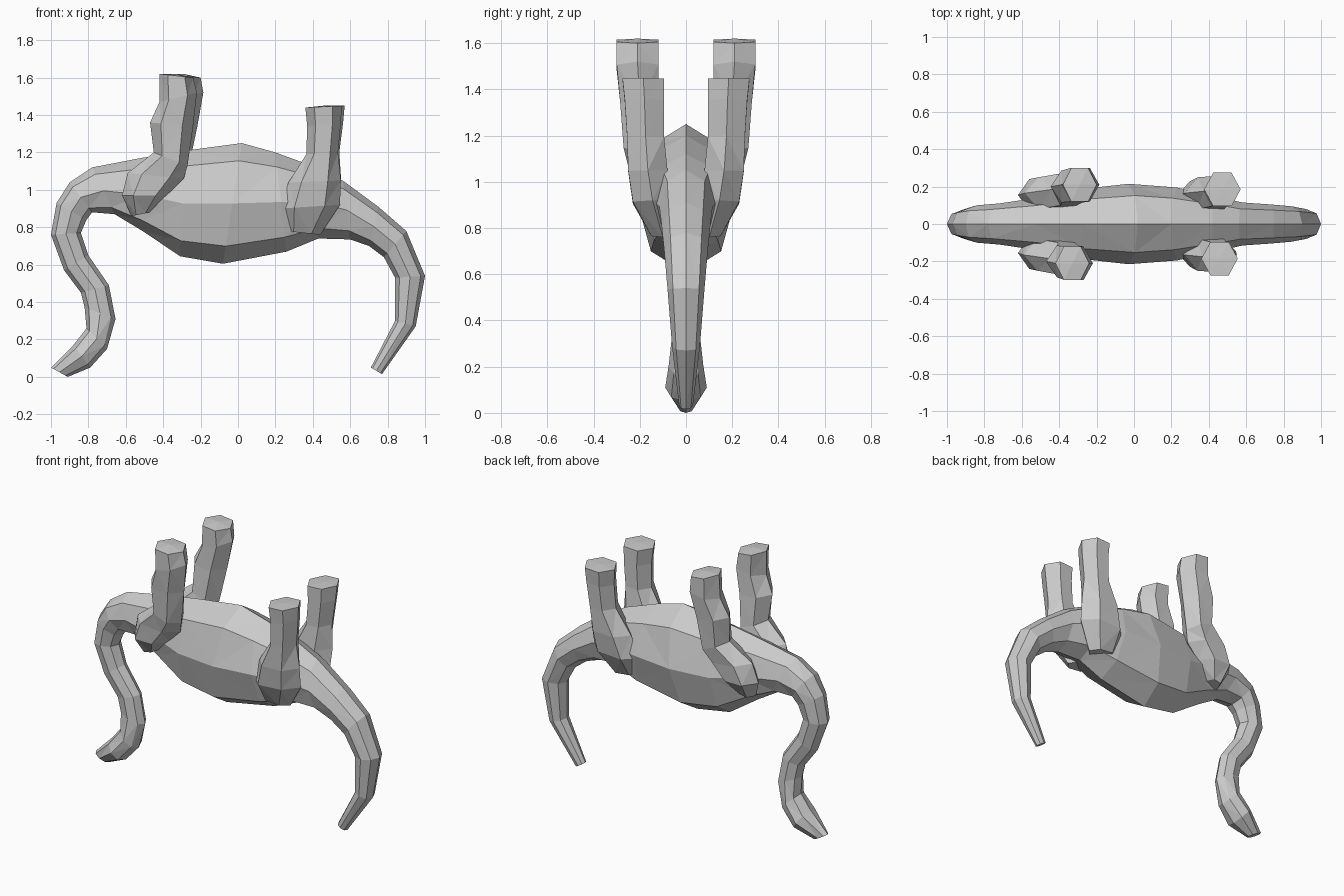
import bpy, bmesh
from math import sin, cos, pi

# Each ring: (ax, az, bx, bz, y centre, half width); a and b are its two outline points
def loft(name, rings, sides, dome=0.0, ymul=1, lean=0.0):
    bm = bmesh.new()
    widest = max(sin(2 * pi * k / sides) for k in range(sides))
    loops = []
    for ax, az, bx, bz, yc, hw in rings:
        cx, cz, ux, uz = (ax + bx) / 2, (az + bz) / 2, (ax - bx) / 2, (az - bz) / 2
        loop = []
        for k in range(sides):
            t = 2 * pi * k / sides
            x, z = cx + ux * cos(t), cz + uz * cos(t)
            x += lean * min(1, max(0, (z - 1) / 0.6))
            loop.append(bm.verts.new((x, ymul * (yc + hw * sin(t) / widest), z)))
        loops.append(loop)
    for p, q in zip(loops, loops[1:]):
        for k in range(sides):
            j = (k + 1) % sides
            bm.faces.new((p[k], p[j], q[j], q[k]))
    # End caps; the first can be a slightly raised fan
    bm.faces.new(loops[-1])
    cap = bm.faces.new(loops[0])
    if dome:
        centre = bmesh.ops.poke(bm, faces=[cap])["verts"][0]
        centre.co.z += dome
    bmesh.ops.triangulate(bm, faces=bm.faces[:])
    bmesh.ops.recalc_face_normals(bm, faces=bm.faces[:])
    me = bpy.data.meshes.new(name)
    bm.to_mesh(me)
    bm.free()
    ob = bpy.data.objects.new(name, me)
    bpy.context.collection.objects.link(ob)
    return ob

# Head, neck, torso and tail as one continuous skin
spine = [
    (-1.00, 0.05, -0.91, 0.00, 0, 0.035),
    (-0.88, 0.17, -0.79, 0.05, 0, 0.09),
    (-0.81, 0.26, -0.70, 0.15, 0, 0.075),
    (-0.82, 0.37, -0.655, 0.31, 0, 0.06),
    (-0.84, 0.45, -0.69, 0.49, 0, 0.06),
    (-0.93, 0.57, -0.80, 0.65, 0, 0.065),
    (-1.00, 0.76, -0.84, 0.77, 0, 0.075),
    (-0.97, 0.93, -0.81, 0.84, 0, 0.085),
    (-0.90, 1.04, -0.78, 0.88, 0, 0.10),
    (-0.78, 1.12, -0.66, 0.87, 0, 0.11),
    (-0.52, 1.17, -0.51, 0.78, 0, 0.14),
    (-0.28, 1.21, -0.31, 0.645, 0, 0.185),
    (0.02, 1.25, -0.08, 0.605, 0, 0.215),
    (0.20, 1.20, 0.26, 0.67, 0, 0.195),
    (0.42, 1.12, 0.43, 0.74, 0, 0.15),
    (0.56, 1.05, 0.60, 0.735, 0, 0.115),
    (0.75, 0.91, 0.70, 0.70, 0, 0.105),
    (0.90, 0.78, 0.78, 0.64, 0, 0.095),
    (1.00, 0.54, 0.84, 0.53, 0, 0.08),
    (0.95, 0.27, 0.84, 0.30, 0, 0.06),
    (0.77, 0.015, 0.71, 0.05, 0, 0.03),
]
loft("body_neck_and_tail", spine, 8)

# Legs, from foot down to the root inside the torso
long_leg = [
    (-0.42, 1.62, -0.24, 1.60, 0.21, 0.09),
    (-0.42, 1.47, -0.22, 1.52, 0.21, 0.09),
    (-0.47, 1.36, -0.24, 1.34, 0.20, 0.085),
    (-0.45, 1.20, -0.27, 1.13, 0.185, 0.085),
    (-0.59, 1.09, -0.29, 1.06, 0.165, 0.085),
    (-0.62, 0.97, -0.38, 0.97, 0.155, 0.085),
    (-0.57, 0.86, -0.47, 0.88, 0.11, 0.06),
]
short_leg = [
    (0.36, 1.44, 0.555, 1.45, 0.185, 0.09),
    (0.37, 1.34, 0.55, 1.36, 0.18, 0.085),
    (0.365, 1.19, 0.535, 1.20, 0.175, 0.08),
    (0.27, 1.04, 0.55, 1.05, 0.165, 0.085),
    (0.22, 0.90, 0.545, 0.92, 0.145, 0.085),
    (0.25, 0.78, 0.44, 0.76, 0.10, 0.05),
]
for side, ymul, k in (("near", -1, 0), ("far", 1, 1)):
    loft(side + "_long_leg", long_leg, 6, 0.01, ymul, 0.04 * k)
    loft(side + "_short_leg", short_leg, 6, 0.005, ymul, 0.02 * k)
